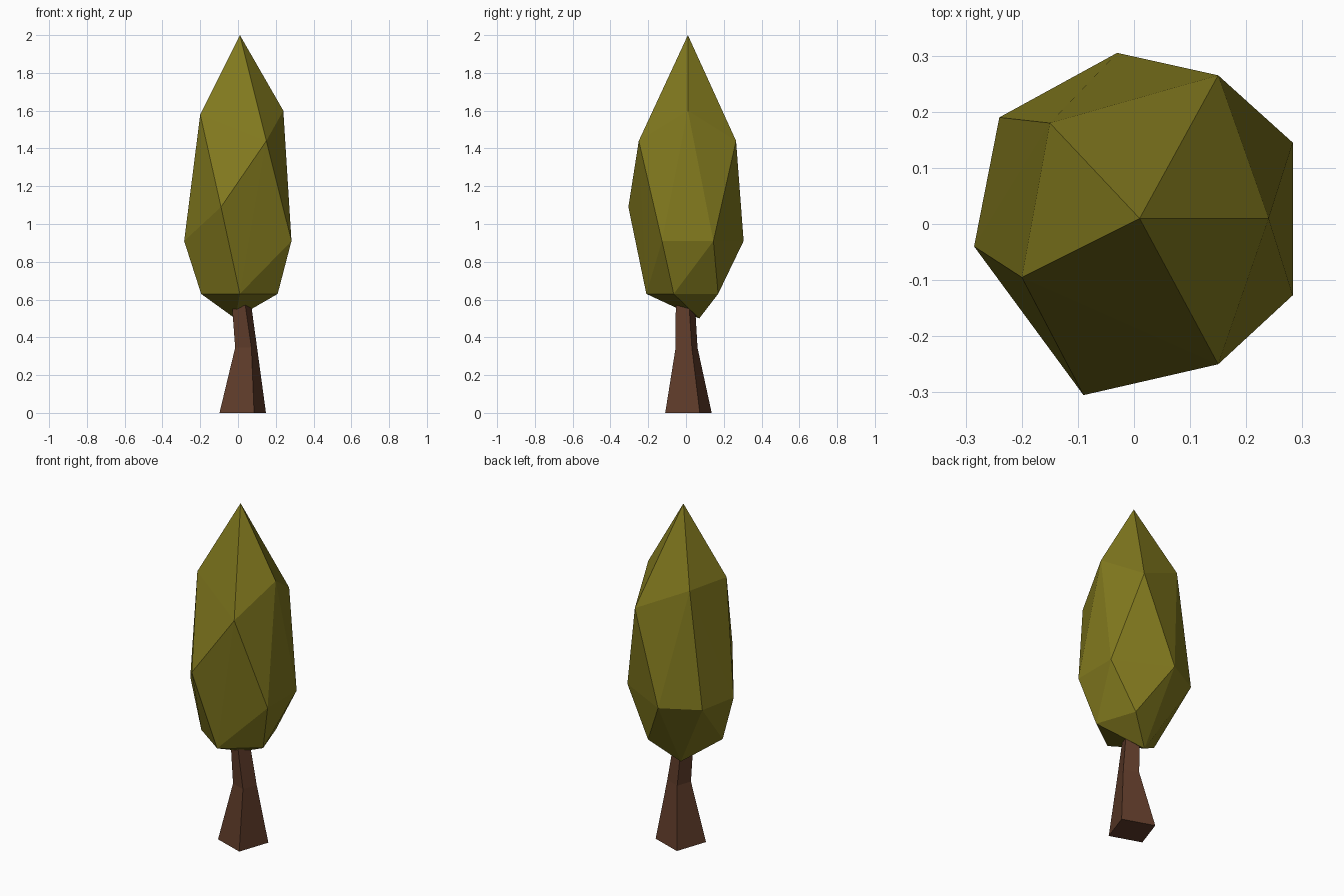
import bpy, bmesh

if "Cube" in bpy.data.objects:
    bpy.data.objects.remove(bpy.data.objects["Cube"])


def make_object(name, bm, color):
    bmesh.ops.recalc_face_normals(bm, faces=bm.faces[:])
    mesh = bpy.data.meshes.new(name)
    bm.to_mesh(mesh)
    bm.free()
    mat = bpy.data.materials.new(name + "_color")
    mat.diffuse_color = (*color, 1)
    mat.use_nodes = True
    mat.node_tree.nodes["Principled BSDF"].inputs["Base Color"].default_value = mat.diffuse_color
    mesh.materials.append(mat)
    obj = bpy.data.objects.new(name, mesh)
    bpy.context.collection.objects.link(obj)
    return obj


# Foliage: faceted convex crown spanned by irregular rings of points
crown = [
    (0.01, 0.01, 2.0),                                                   # tip
    (0.24, 0.01, 1.6), (0.15, 0.265, 1.44), (-0.15, 0.18, 1.59),         # shoulder
    (-0.20, -0.095, 1.58), (0.15, -0.25, 1.44),
    (0.283, 0.145, 0.91), (-0.03, 0.305, 0.91), (-0.24, 0.19, 0.91),     # belly
    (-0.285, -0.04, 0.91), (-0.09, -0.305, 1.09), (0.283, -0.127, 0.91),
    (0.01, -0.21, 0.63), (0.21, -0.065, 0.63), (0.13, 0.17, 0.63),       # underside
    (-0.195, -0.065, 0.63), (-0.015, 0.07, 0.5),
]
bm = bmesh.new()
verts = [bm.verts.new(p) for p in crown]
bmesh.ops.convex_hull(bm, input=verts)
make_object("foliage", bm, (0.22, 0.19, 0.013))

# Trunk: four-sided, twisted, flared at the foot, top buried in the crown
# each ring: height, centre, and half diagonal vector of its square section
rings = [
    (0.0, (0.025, 0.013), (0.06, -0.123)),
    (0.345, (0.043, 0.003), (0.028, -0.058)),
    (0.60, (0.016, -0.004), (0.018, -0.05)),
]
bm = bmesh.new()
loops = []
for z, (cx, cy), (dx, dy) in rings:
    corners = [(dx, dy), (-dy, dx), (-dx, -dy), (dy, -dx)]
    loops.append([bm.verts.new((cx + x, cy + y, z)) for x, y in corners])
for low, high in zip(loops, loops[1:]):
    for i in range(4):
        j = (i + 1) % 4
        bm.faces.new((low[i], low[j], high[j], high[i]))
bm.faces.new(loops[0][::-1])
bm.faces.new(loops[-1])
make_object("trunk", bm, (0.115, 0.045, 0.023))
